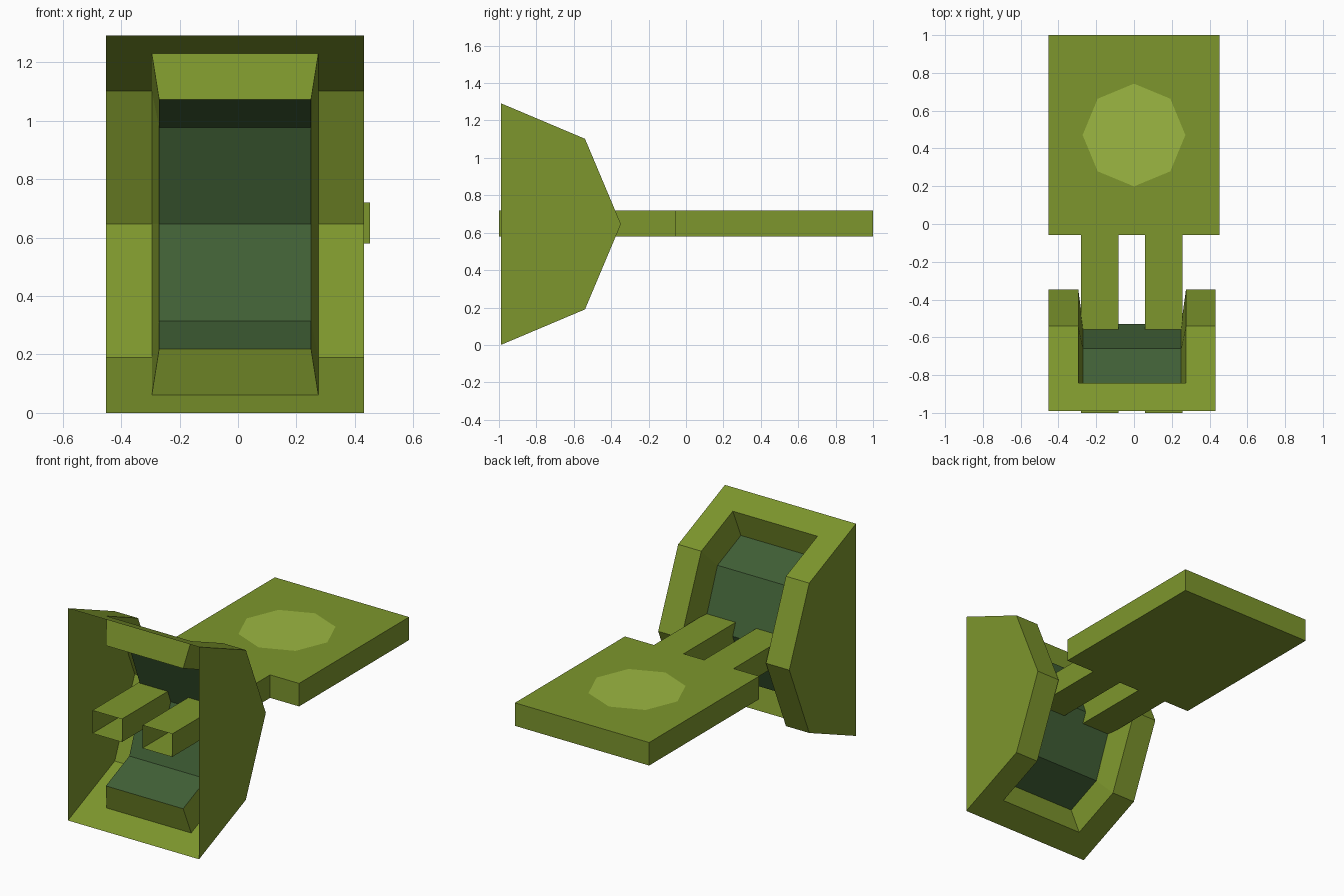
import bpy, bmesh, math

if "Cube" in bpy.data.objects:
    bpy.data.objects.remove(bpy.data.objects["Cube"])


def material(name, rgb):
    m = bpy.data.materials.new(name)
    m.diffuse_color = (*rgb, 1.0)
    m.use_nodes = True
    m.node_tree.nodes["Principled BSDF"].inputs["Base Color"].default_value = m.diffuse_color
    return m


OLIVE = material("olive", (0.205, 0.305, 0.026))
LIGHT = material("light_olive", (0.332, 0.474, 0.054))
GREEN = material("dark_green", (0.051, 0.114, 0.036))


def build(name, faces, mats):
    """faces: list of (points, material index); the first face must look down."""
    bm = bmesh.new()
    cache = {}

    def vert(p):
        key = tuple(round(c, 4) for c in p)
        if key not in cache:
            cache[key] = bm.verts.new(key)
        return cache[key]

    for pts, mi in faces:
        bm.faces.new([vert(p) for p in pts]).material_index = mi
    bmesh.ops.recalc_face_normals(bm, faces=bm.faces)
    bm.faces.ensure_lookup_table()
    if bm.faces[0].normal.z > 0:
        bmesh.ops.reverse_faces(bm, faces=bm.faces)
    me = bpy.data.meshes.new(name)
    bm.to_mesh(me)
    bm.free()
    for m in mats:
        me.materials.append(m)
    ob = bpy.data.objects.new(name, me)
    bpy.context.collection.objects.link(ob)
    return ob


def mirrored(half, mid_z=0.646):
    """Complete a (y, z) profile by mirroring its lower half in z."""
    return half + [(y, 2 * mid_z - z) for y, z in reversed(half[:-1])]


# Profiles (y, z) of the shell and of the recessed panel
outer = mirrored([(-0.99, 0.0), (-0.843, 0.062), (-0.54, 0.19), (-0.348, 0.646)])
inner = mirrored([(-0.885, 0.219), (-0.66, 0.315), (-0.53, 0.646)])
rim = outer[1:-1]
shell_x = [-0.452, -0.295, 0.275, 0.431]
rim_x, panel_x = (-0.295, 0.275), (-0.27, 0.25)

# Shell: bent skin with a window, open towards the front
faces = []
for i in range(3):
    for j in range(len(outer) - 1):
        if i == 1 and 0 < j < len(outer) - 2:
            continue
        a, b = shell_x[i], shell_x[i + 1]
        faces.append(([(a, *outer[j]), (b, *outer[j]),
                       (b, *outer[j + 1]), (a, *outer[j + 1])], 0))
# Shell side panels
for x in (shell_x[0], shell_x[-1]):
    faces.append(([(x, *p) for p in outer], 0))
# Tapered window walls: sides, then bottom and top
for rx, px in zip(rim_x, panel_x):
    for j in range(len(rim) - 1):
        faces.append(([(rx, *rim[j]), (rx, *rim[j + 1]),
                       (px, *inner[j + 1]), (px, *inner[j])], 0))
for j in (0, -1):
    faces.append(([(rim_x[0], *rim[j]), (rim_x[1], *rim[j]),
                   (panel_x[1], *inner[j]), (panel_x[0], *inner[j])], 0))
build("shell", faces, [OLIVE])

# Recessed panel closing the window
build("recessed_panel",
      [([(panel_x[0], *inner[j]), (panel_x[1], *inner[j]),
         (panel_x[1], *inner[j + 1]), (panel_x[0], *inner[j + 1])], 0)
       for j in range(len(inner) - 1)], [GREEN])

# Plate with two prongs: outline halves from back centre to notch centre
Z0, Z1 = 0.58, 0.72


def half_outline(side, a, b):
    return [(0, 1), (side, 1), (side, -0.058), (b, -0.058), (b, -1),
            (a, -1), (a, -0.058), (0, -0.058)]


right = half_outline(0.452, 0.057, 0.257)
left = half_outline(-0.452, -0.082, -0.28)
outline = right + left[-2:0:-1]
octagon = [(0.272 * math.sin(k * math.pi / 4), 0.471 + 0.272 * math.cos(k * math.pi / 4))
           for k in range(8)]


def at(pts, z):
    return [(x, y, z) for x, y in pts]


faces = [(at(outline, Z0), 0)]
# Top surface around the octagonal patch, then the patch
faces.append((at(right + octagon[4::-1], Z1), 0))
faces.append((at(left + octagon[4:] + octagon[:1], Z1), 0))
faces.append((at(octagon, Z1), 1))
# Edge walls, leaving the prong tips open
for p, q in zip(outline, outline[1:] + outline[:1]):
    if not (p[1] == -1 and q[1] == -1):
        faces.append((at([p, q], Z0) + at([q, p], Z1), 0))
build("pronged_plate", faces, [OLIVE, LIGHT])
